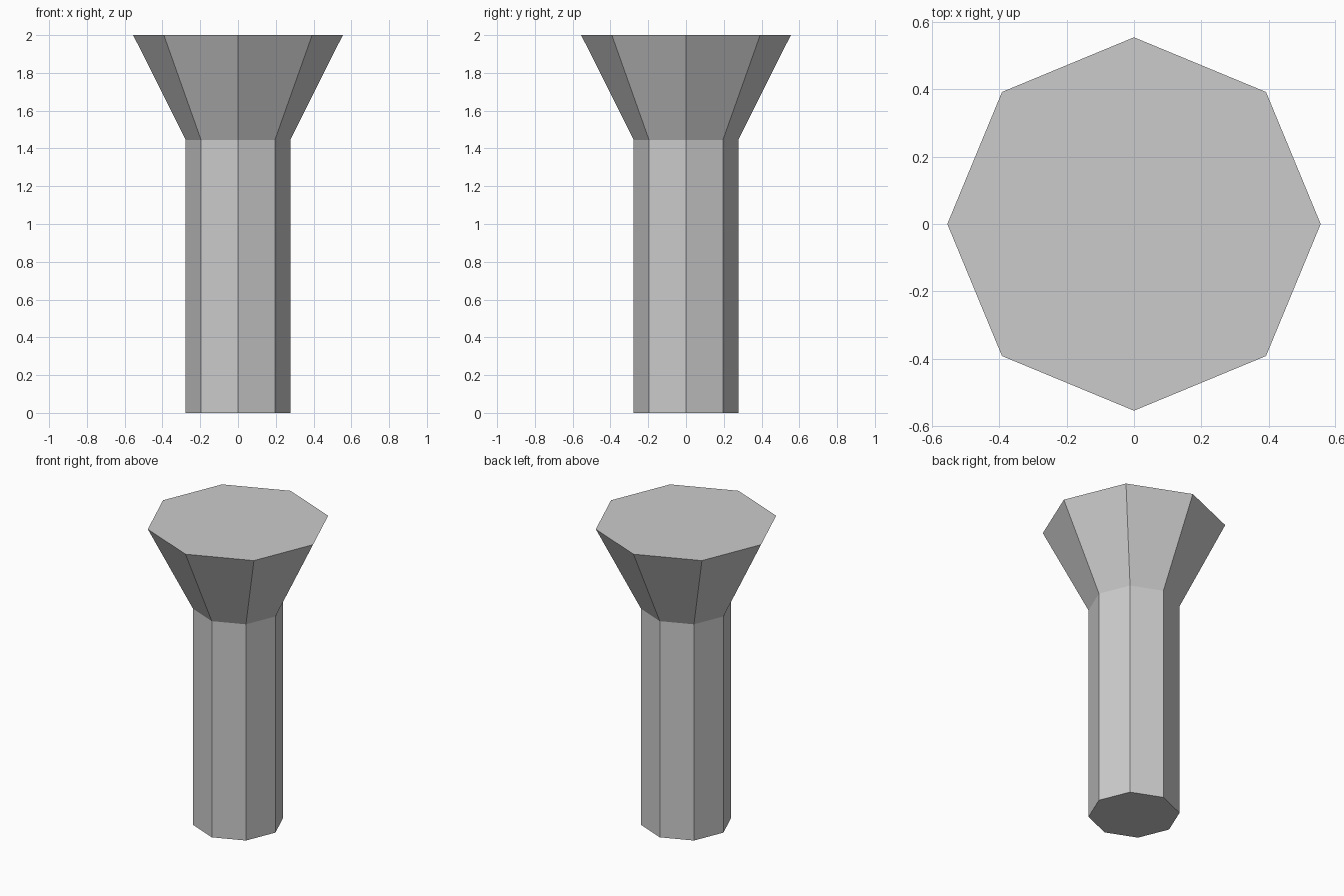
import bpy
import bmesh
from math import sin, cos, pi

cube = bpy.data.objects.get("Cube")
if cube:
    bpy.data.objects.remove(cube, do_unlink=True)

SIDES = 8
# Profile as (radius, height): straight shaft, then flared head
PROFILE = [(0.277, 0.0), (0.277, 1.446), (0.555, 2.0)]

# Plain grey material
grey = bpy.data.materials.new("plain_grey")
grey.use_nodes = True
colour = (0.6, 0.6, 0.6, 1.0)
grey.diffuse_color = colour
grey.node_tree.nodes["Principled BSDF"].inputs["Base Color"].default_value = colour

# Rings of the octagonal column
bm = bmesh.new()
rings = [[bm.verts.new((r * cos(2 * pi * i / SIDES), r * sin(2 * pi * i / SIDES), z))
          for i in range(SIDES)] for r, z in PROFILE]

# Side walls
for low, high in zip(rings, rings[1:]):
    for i in range(SIDES):
        j = (i + 1) % SIDES
        bm.faces.new((low[i], low[j], high[j], high[i]))

# Flat bottom and top caps
bm.faces.new(rings[0][::-1])
bm.faces.new(rings[-1])

mesh = bpy.data.meshes.new("flared_column")
bm.to_mesh(mesh)
bm.free()
mesh.materials.append(grey)
column = bpy.data.objects.new("flared_column", mesh)
bpy.context.scene.collection.objects.link(column)
